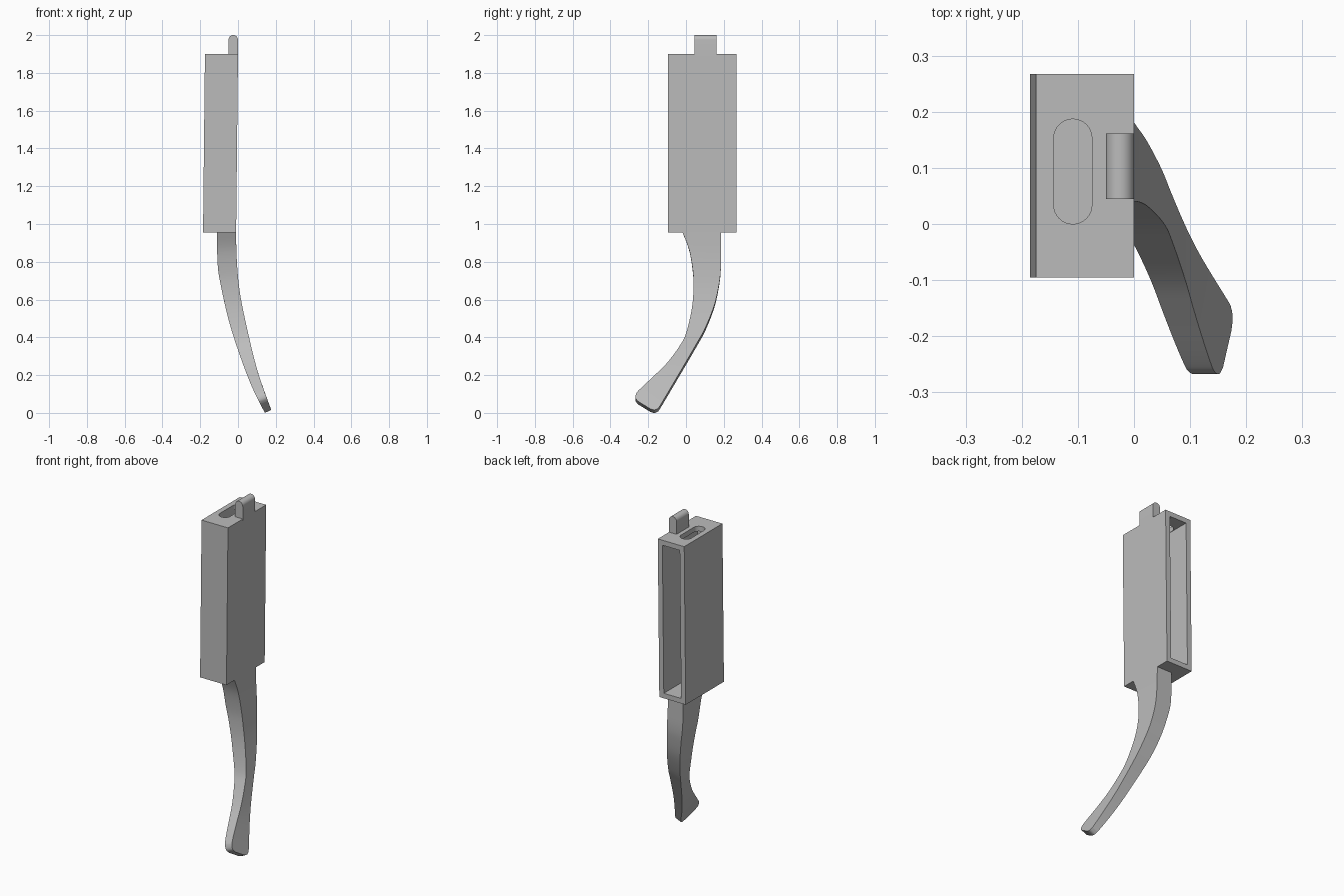
import bpy, bmesh, math

if "Cube" in bpy.data.objects:
    bpy.data.objects.remove(bpy.data.objects["Cube"])

grey = bpy.data.materials.new("plain_grey")
grey.use_nodes = True
grey.diffuse_color = (0.5, 0.5, 0.5, 1)
grey.node_tree.nodes["Principled BSDF"].inputs["Base Color"].default_value = (0.5, 0.5, 0.5, 1)

BOTTOM, TOP = 0.955, 1.90


def finish(name, bm):
    bmesh.ops.recalc_face_normals(bm, faces=bm.faces)
    mesh = bpy.data.meshes.new(name)
    bm.to_mesh(mesh)
    bm.free()
    mesh.materials.append(grey)
    obj = bpy.data.objects.new(name, mesh)
    bpy.context.collection.objects.link(obj)
    return obj


def prism(name, outline, direction):
    """Extrude a closed outline of 3D points along a direction."""
    bm = bmesh.new()
    face = bm.faces.new([bm.verts.new(p) for p in outline])
    new = bmesh.ops.extrude_face_region(bm, geom=[face])["geom"]
    bmesh.ops.translate(bm, vec=direction,
                        verts=[v for v in new if isinstance(v, bmesh.types.BMVert)])
    return finish(name, bm)


def block(name, x0, x1, y0, y1, z0, z1):
    return prism(name, [(x0, y0, z0), (x1, y0, z0), (x1, y1, z0), (x0, y1, z0)],
                 (0, 0, z1 - z0))


def lean(obj):
    """Tilt the housing slightly so its top sits further to +x."""
    for v in obj.data.vertices:
        v.co.x += 0.01 * (v.co.z - TOP) / (TOP - BOTTOM)


def cut(obj, cutter):
    cutter.hide_render = True
    mod = obj.modifiers.new("cut", "BOOLEAN")
    mod.operation, mod.solver, mod.object = "DIFFERENCE", "EXACT", cutter
    bpy.context.view_layer.objects.active = obj
    bpy.ops.object.modifier_apply(modifier=mod.name)
    bpy.data.objects.remove(cutter)


def smooth(obj):
    bpy.ops.object.select_all(action="DESELECT")
    obj.select_set(True)
    bpy.context.view_layer.objects.active = obj
    bpy.ops.object.shade_smooth_by_angle(angle=math.radians(30))


def arc(cx, cy, r, a0, a1, n=16):
    angles = [math.radians(a0 + (a1 - a0) * i / n) for i in range(n + 1)]
    return [(cx + r * math.cos(a), cy + r * math.sin(a)) for a in angles]


def spline(points, steps=5):
    """Catmull-Rom curve through points of any dimension."""
    pts = [points[0]] + points + [points[-1]]
    out = []
    for a, b, c, d in zip(pts, pts[1:], pts[2:], pts[3:]):
        for s in range(steps):
            t = s / steps
            out.append([0.5 * (2 * q + (r - p) * t + (2 * p - 5 * q + 4 * r - w) * t * t
                               + (3 * q - p - 3 * r + w) * t ** 3)
                        for p, q, r, w in zip(a, b, c, d)])
    return out + [points[-1]]


# Housing: hollow box open at the back, with a rounded slot through its top
housing = block("housing", -0.175, 0, -0.095, 0.267, BOTTOM, TOP)
cavity = block("cavity_cutter", -0.145, -0.03, -0.065, 0.4, BOTTOM + 0.03, TOP - 0.03)
lean(housing)
lean(cavity)
cut(housing, cavity)
capsule = arc(-0.109, 0.153, 0.034, 0, 180) + arc(-0.109, 0.034, 0.034, 180, 360)
cut(housing, prism("slot_cutter", [(x, y, TOP - 0.1) for x, y in capsule], (0, 0, 0.2)))
smooth(housing)

# Tab: round-topped lug standing on the housing
side = [(0, TOP - 0.01)] + arc(-0.025, 1.975, 0.025, 0, 180) + [(-0.05, TOP - 0.01)]
smooth(prism("top_tab", [(x, 0.045, z) for x, z in side], (0, 0.116, 0)))

# Lever: tapering curved blade, described by its two edges (y, z, y, z)
edges = [(-0.02, 0.958, 0.185, 0.958), (0.015, 0.87, 0.185, 0.86),
         (0.034, 0.77, 0.184, 0.76), (0.04, 0.68, 0.175, 0.68),
         (0.032, 0.56, 0.15, 0.57), (0.0, 0.42, 0.102, 0.45),
         (-0.04, 0.345, 0.058, 0.37), (-0.1, 0.265, -0.003, 0.265),
         (-0.16, 0.205, -0.062, 0.165), (-0.245, 0.125, -0.135, 0.042),
         (-0.263, 0.103, -0.15, 0.023), (-0.267, 0.08, -0.168, 0.016),
         (-0.255, 0.062, -0.19, 0.022)]
# Bend of the blade's two broad surfaces (x, z)
outer = spline([(-0.01, 0.96), (-0.007, 0.82), (0.008, 0.65), (0.045, 0.46),
                (0.104, 0.22), (0.178, 0.01)], 8)
inner = spline([(-0.111, 0.96), (-0.108, 0.79), (-0.092, 0.68), (-0.045, 0.475),
                (0.024, 0.265), (0.082, 0.12), (0.145, -0.005)], 8)


def bend(curve, z):
    for (x0, z0), (x1, z1) in zip(curve, curve[1:]):
        if z >= z1:
            return x0 + (x1 - x0) * (z - z0) / (z1 - z0)
    return curve[-1][0]


bm = bmesh.new()
rings = []
for yl, zl, yr, zr in spline(edges):
    ring = []
    for curve, y, z in ((outer, yl, zl), (outer, yr, zr), (inner, yr, zr), (inner, yl, zl)):
        if curve is inner:
            z -= 0.016 * min(1, (0.96 - z) / 0.5)
        ring.append(bm.verts.new((bend(curve, z), y, z)))
    rings.append(ring)
for a, b in zip(rings, rings[1:]):
    for i in range(4):
        j = (i + 1) % 4
        bm.faces.new((a[i], a[j], b[j], b[i]))
bm.faces.new(rings[0])
bm.faces.new(rings[-1])
smooth(finish("curved_lever", bm))
